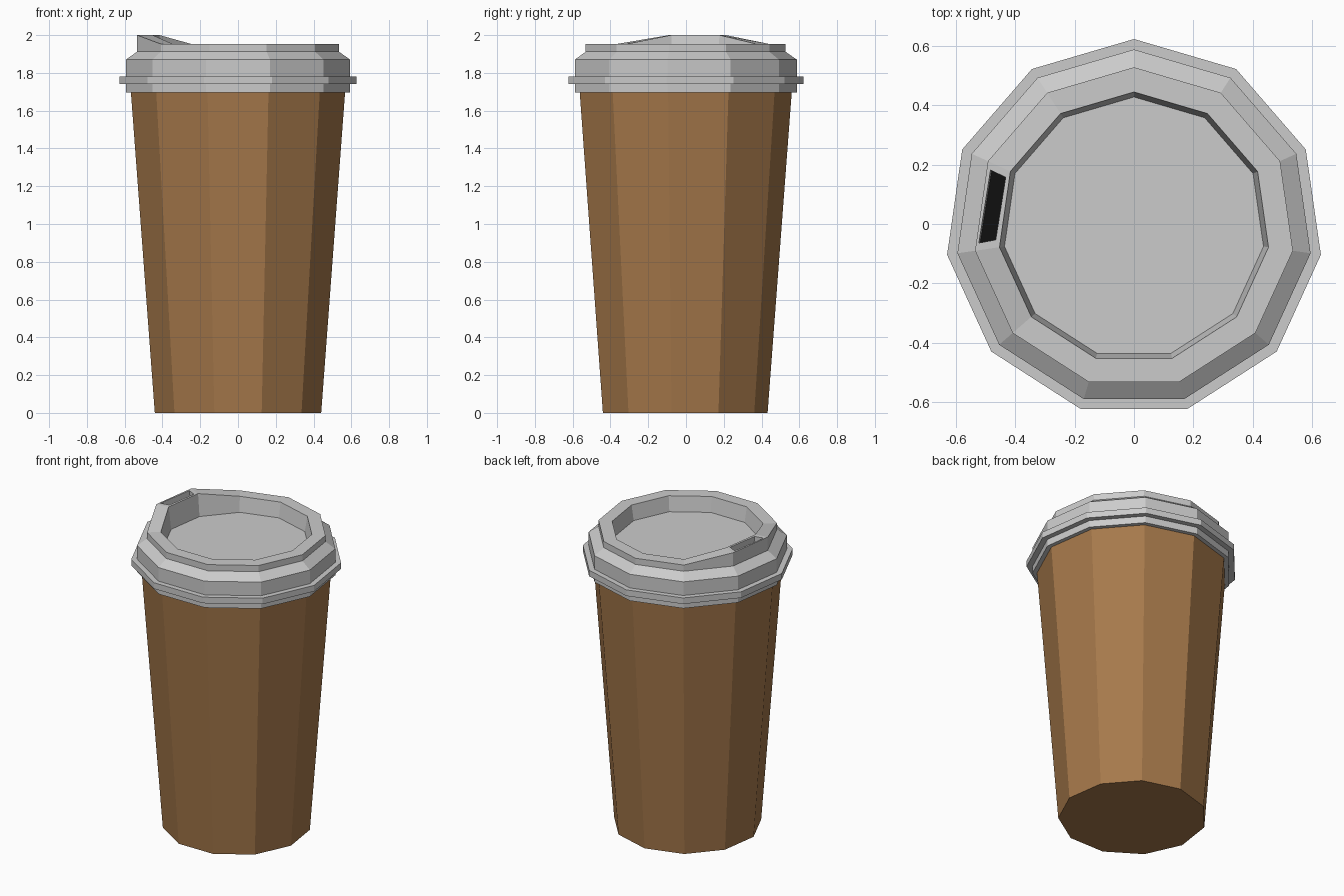
import bpy, bmesh
from math import sin, cos, pi

if "Cube" in bpy.data.objects:
    bpy.data.objects.remove(bpy.data.objects["Cube"])

SIDES = 11
CY = -0.013  # shifts the odd-sided outline so its bounds are centred


def material(name, rgb):
    m = bpy.data.materials.new(name)
    m.diffuse_color = (*rgb, 1)
    m.use_nodes = True
    m.node_tree.nodes["Principled BSDF"].inputs["Base Color"].default_value = m.diffuse_color
    return m


def ring(bm, r, z, lift=0):
    # vertex 0 points to the back; vertices 2 and 3 are the mouthpiece side
    return [bm.verts.new((-r * sin(2 * pi * k / SIDES),
                          r * cos(2 * pi * k / SIDES) + CY,
                          z + (lift if k in (2, 3) else 0)))
            for k in range(SIDES)]


def loft(bm, profile):
    rings = [ring(bm, *p) for p in profile]
    strips = []
    for a, b in zip(rings, rings[1:]):
        strips.append([bm.faces.new((a[i], a[(i + 1) % SIDES],
                                     b[(i + 1) % SIDES], b[i]))
                       for i in range(SIDES)])
    bm.faces.new(rings[0])
    bm.faces.new(rings[-1])
    bmesh.ops.recalc_face_normals(bm, faces=bm.faces)
    return strips


def finish(bm, name, mats=()):
    me = bpy.data.meshes.new(name)
    bm.to_mesh(me)
    bm.free()
    for m in mats:
        me.materials.append(m)
    ob = bpy.data.objects.new(name, me)
    bpy.context.collection.objects.link(ob)
    return ob


# tapered cup
bm = bmesh.new()
loft(bm, [(0.445, 0), (0.573, 1.7)])
finish(bm, "cup_body", [material("brown_card", (0.38, 0.19, 0.07))])

# stepped lid with snap ring, raised mouthpiece rim and sunken top
bm = bmesh.new()
strips = loft(bm, [(0.6, 1.695), (0.6, 1.74), (0.635, 1.74), (0.635, 1.78),
                   (0.6, 1.78), (0.6, 1.87), (0.54, 1.912),
                   (0.54, 1.953, 0.047), (0.457, 1.953, 0.047), (0.44, 1.855)])

# drinking slot sunk into the raised rim face
slot = strips[7][2]
bmesh.ops.inset_individual(bm, faces=[slot], thickness=0.018)
c = slot.calc_center_median()
for v in slot.verts:  # shorten along the rim
    v.co.y = c.y + (v.co.y - c.y) * 0.9
res = bmesh.ops.extrude_discrete_faces(bm, faces=[slot])
pit = res["faces"][0]
bmesh.ops.translate(bm, verts=pit.verts, vec=(0.004, 0, -0.04))
pit.material_index = 1
finish(bm, "lid", [material("grey_plastic", (0.8, 0.8, 0.8)),
                   material("slot_black", (0.005, 0.005, 0.005))])
